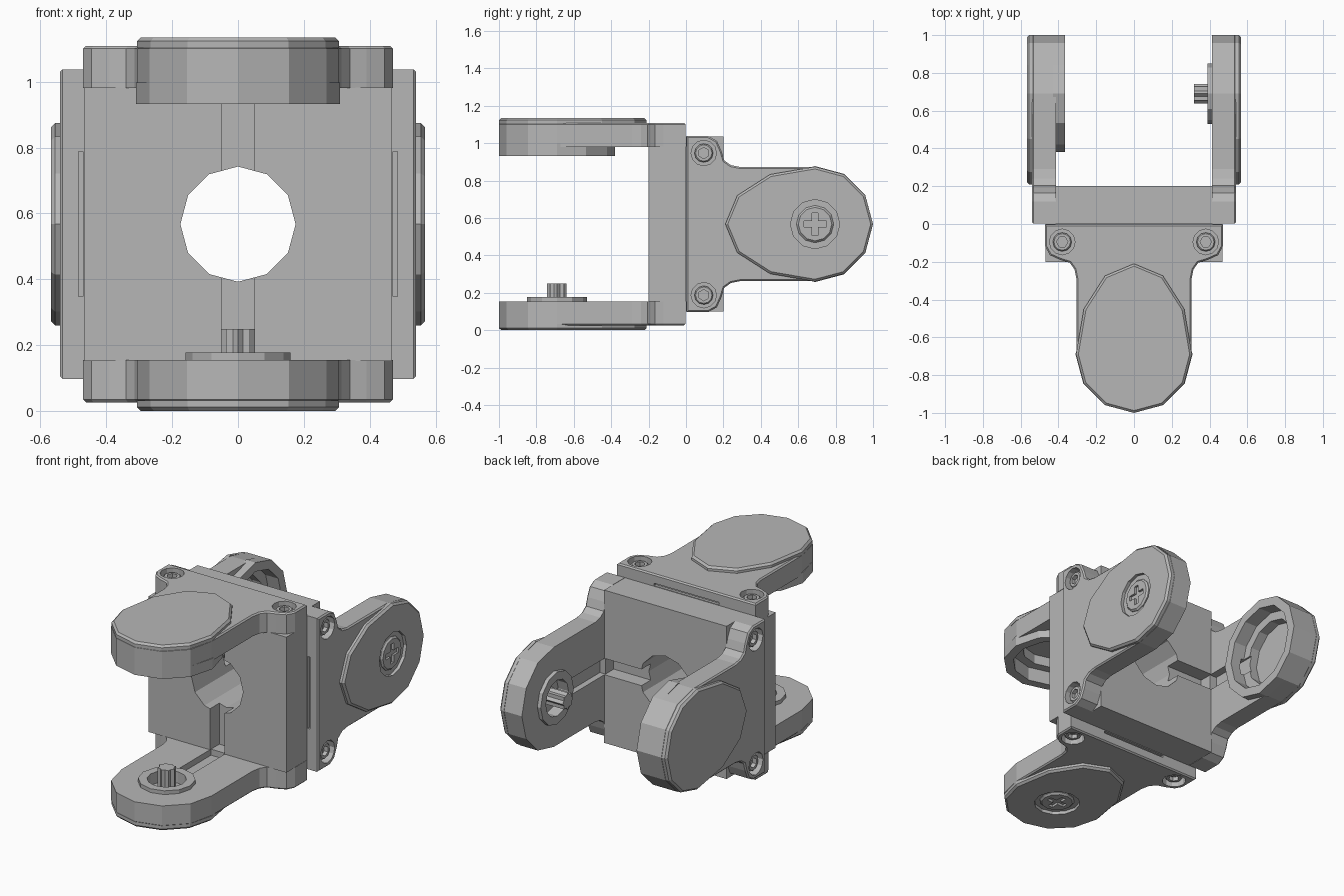
import bpy, bmesh, math
from mathutils import Matrix, Vector

if "Cube" in bpy.data.objects:
    bpy.data.objects.remove(bpy.data.objects["Cube"])

grey = bpy.data.materials.new("light grey")
grey.diffuse_color = (0.47, 0.47, 0.47, 1)
grey.use_nodes = True
grey.node_tree.nodes["Principled BSDF"].inputs["Base Color"].default_value = grey.diffuse_color

CY = -0.69   # pivot position along the arm
MID = 0.5675  # height of the joint axis
# second fork: length flips to +y, upper arm turns to -x
FRONT = Matrix.Translation((0, 0, MID))
BACK = Matrix.Translation((0, 0, MID)) @ Matrix(
    ((0, 0, -1, 0), (0, -1, 0, 0), (-1, 0, 0, 0), (0, 0, 0, 1)))


def prism(name, pts, z0, z1, bevel=0):
    """Extrude a flat outline between two heights."""
    bm = bmesh.new()
    bottom = bm.faces.new([bm.verts.new((x, y, z0)) for x, y in pts])
    out = bmesh.ops.extrude_face_region(bm, geom=[bottom])
    for v in out["geom"]:
        if isinstance(v, bmesh.types.BMVert):
            v.co.z = z1
    bmesh.ops.recalc_face_normals(bm, faces=bm.faces)
    if bevel:
        rim = [e for e in bm.edges if all(abs(v.co.z - z1) < 1e-6 for v in e.verts)]
        bmesh.ops.bevel(bm, geom=rim, offset=bevel, segments=1, affect='EDGES')
    me = bpy.data.meshes.new(name)
    bm.to_mesh(me)
    bm.free()
    me.materials.append(grey)
    ob = bpy.data.objects.new(name, me)
    bpy.context.collection.objects.link(ob)
    return ob


def ring(cx, cy, r, n=12, a0=0.0):
    return [(cx + r * math.cos(a0 + math.tau * i / n),
             cy + r * math.sin(a0 + math.tau * i / n)) for i in range(n)]


def rect(x0, x1, y0, y1):
    return [(x0, y0), (x1, y0), (x1, y1), (x0, y1)]


def cut(ob, *cutters):
    """Subtract each cutter and discard it."""
    for c in cutters:
        m = ob.modifiers.new("cut", 'BOOLEAN')
        m.operation, m.solver, m.object = 'DIFFERENCE', 'EXACT', c
        bpy.context.view_layer.objects.active = ob
        bpy.ops.object.modifier_apply(modifier=m.name)
        bpy.data.objects.remove(c)
    return ob


def arm_outline():
    """Screw foot, waist and rounded end of one arm."""
    right = [(0.47, -0.003), (0.47, -0.12), (0.445, -0.165), (0.39, -0.19),
             (0.34, -0.205), (0.315, -0.24), (0.305, -0.29), (0.305, CY)]
    tip = [(0.31 * math.cos(a), CY - 0.31 * math.sin(a))
           for a in (math.radians(30 * k) for k in range(1, 6))]
    return right + tip + [(-x, y) for x, y in reversed(right)]


def cap_outline():
    """Round outer half, longer elliptical inner half."""
    pts = []
    for k in range(12):
        a = math.tau * k / 12
        s = math.sin(a)
        pts.append((0.307 * math.cos(a), CY + s * (0.48 if s > 0 else 0.31)))
    return pts


def cross(cy, length, w):
    return [(length, cy - w), (length, cy + w), (w, cy + w), (w, cy + length),
            (-w, cy + length), (-w, cy + w), (-length, cy + w), (-length, cy - w),
            (-w, cy - w), (-w, cy - length), (w, cy - length), (w, cy - w)]


def arm(tag, thick):
    """One arm on the +z side, returned as a list of parts."""
    parts = []
    inner = 0.365 if thick else 0.413
    plate = prism(tag + "_plate", arm_outline(), 0.413, 0.541, 0.008)
    cap = prism(tag + "_cap", cap_outline(), 0.535, MID, 0.012)
    # narrow clearance slot near the joint plane
    cut(plate, prism("slot", rect(-0.22, 0.22, -0.02, 0.1), 0.47, 0.485))
    for sx in (-0.38, 0.38):
        # recessed socket screw in each foot
        cut(plate, prism("bore", ring(sx, -0.095, 0.068), 0.49, 0.7))
        screw = prism(tag + "_foot_screw", ring(sx, -0.095, 0.05), 0.48, 0.525, 0.006)
        cut(screw, prism("hex", ring(sx, -0.095, 0.03, 6), 0.5, 0.7))
        parts.append(screw)
    if thick:
        # bearing ring with a stepped pocket and cable channel
        rim = prism(tag + "_ring", ring(0, CY, 0.31), inner, 0.43)
        cut(rim, prism("pocket", ring(0, CY, 0.255), 0.3, 0.5))
        cut(plate,
            prism("pocket", ring(0, CY, 0.255), 0.3, 0.45),
            prism("deep_pocket", ring(0, CY, 0.2), 0.3, 0.51),
            prism("channel", rect(-0.05, 0.05, -0.6, -0.19), 0.3, 0.46))
        parts.append(rim)
    else:
        cut(plate, prism("channel", rect(-0.05, 0.05, -0.56, -0.19), 0.3, 0.45))
        # raised collar with splined drive pin
        collar = prism(tag + "_collar", ring(0, CY, 0.16), 0.39, 0.43)
        well = prism("well", ring(0, CY, 0.11), 0.3, 0.46)
        well2 = prism("well", ring(0, CY, 0.11), 0.3, 0.46)
        cut(collar, well)
        cut(plate, well2)
        teeth = [(r * math.cos(math.tau * i / 16), CY + r * math.sin(math.tau * i / 16))
                 for i, r in enumerate([0.052, 0.04] * 8)]
        parts += [collar, prism(tag + "_drive_pin", teeth, 0.318, 0.48)]
        # recessed cross-head screw in the cap
        cut(cap, prism("bore", ring(0, CY, 0.132), 0.548, 0.7))
        head = prism(tag + "_pivot_screw", ring(0, CY, 0.1), 0.54, 0.562, 0.01)
        cut(head, prism("cross", cross(CY, 0.06, 0.016), 0.546, 0.7))
        parts.append(head)
    return parts + [plate, cap]


def fork(tag, frame):
    # centre block with round bore and a cable groove on its open face
    block = prism(tag + "_block", rect(-0.468, 0.468, -0.2, -0.0), -0.415, 0.415)
    bore = prism("bore", ring(0, 0, 0.175), -0.3, 0.3)
    bore.data.transform(Matrix.Rotation(math.pi / 2, 4, 'X'))
    cut(block, bore, prism("groove", rect(-0.05, 0.05, -0.4, -0.11), -0.6, 0.6))
    parts = [block] + arm(tag + "_bearing_arm", True)
    flip = Matrix.Rotation(math.pi, 4, 'Y')
    for ob in arm(tag + "_drive_arm", False):
        ob.data.transform(flip)
        parts.append(ob)
    for ob in parts:
        ob.data.transform(frame)


fork("front", FRONT)
fork("back", BACK)
